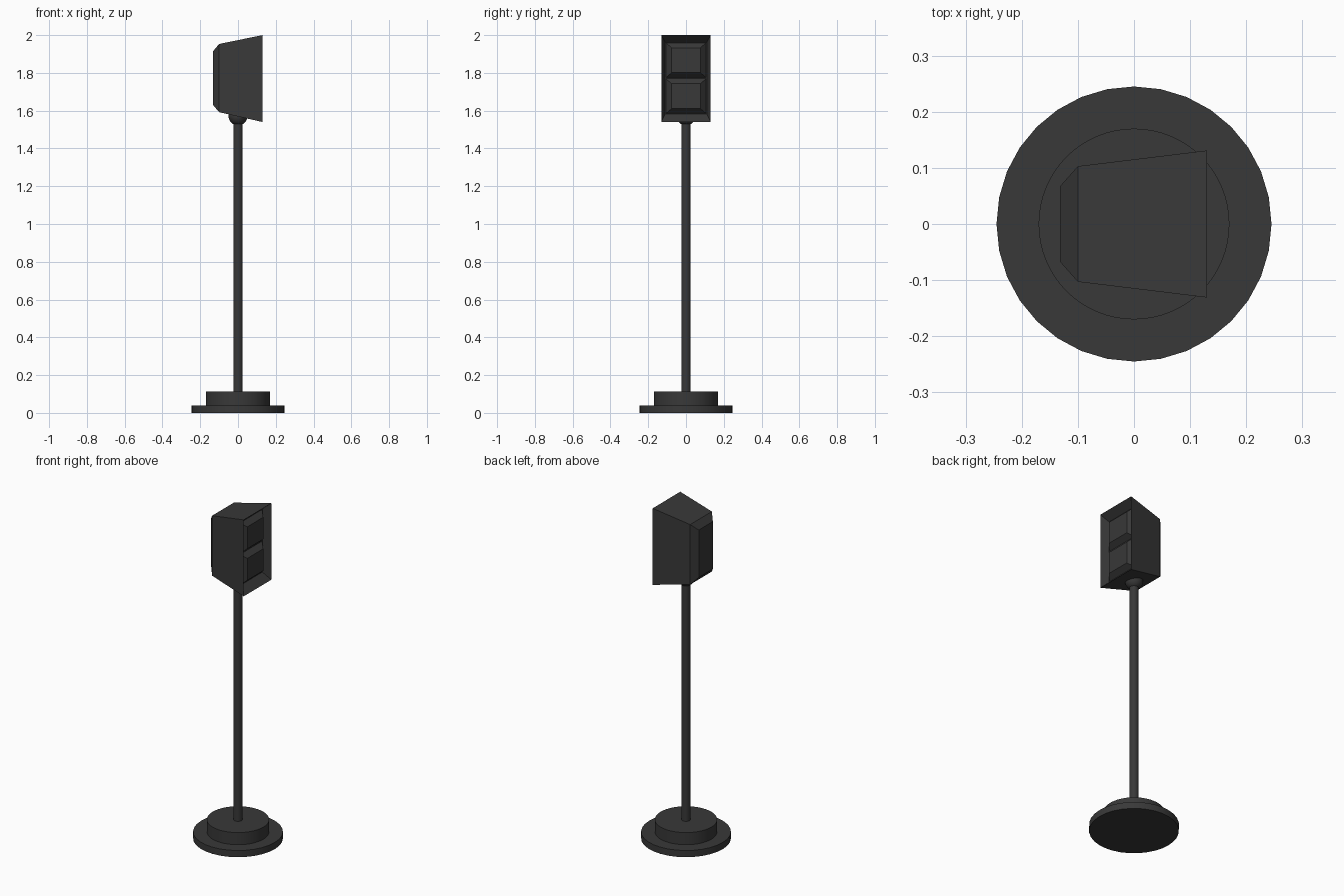
import bpy, bmesh

if "Cube" in bpy.data.objects:
    bpy.data.objects.remove(bpy.data.objects["Cube"])

mat = bpy.data.materials.new("dark_metal")
mat.diffuse_color = (0.04, 0.04, 0.04, 1)
mat.use_nodes = True
mat.node_tree.nodes["Principled BSDF"].inputs["Base Color"].default_value = mat.diffuse_color


def cylinder(name, radius, z0, z1, sides):
    bpy.ops.mesh.primitive_cylinder_add(vertices=sides, radius=radius, depth=z1 - z0,
                                        location=(0, 0, (z0 + z1) / 2), rotation=(0, 0, 0))
    ob = bpy.context.object
    ob.name = name
    ob.data.materials.append(mat)
    return ob


def loft(name, sections):
    """Skin rectangles (x, half width, z low, z high) along x and cap both ends."""
    bm = bmesh.new()
    rings = [[bm.verts.new((x, y, z)) for y, z in ((-w, lo), (w, lo), (w, hi), (-w, hi))]
             for x, w, lo, hi in sections]
    for a, b in zip(rings, rings[1:]):
        for i in range(4):
            j = (i + 1) % 4
            bm.faces.new((a[i], a[j], b[j], b[i]))
    bm.faces.new(rings[0][::-1])
    bm.faces.new(rings[-1])
    bmesh.ops.recalc_face_normals(bm, faces=bm.faces)
    me = bpy.data.meshes.new(name)
    bm.to_mesh(me)
    bm.free()
    me.materials.append(mat)
    ob = bpy.data.objects.new(name, me)
    bpy.context.collection.objects.link(ob)
    return ob


# Stepped round base and pole
parts = [cylinder("base_plate", 0.245, 0, 0.04, 32),
         cylinder("base_weight", 0.17, 0.04, 0.113, 64),
         cylinder("pole", 0.025, 0.113, 1.56, 32)]

# Ball joint under the head
bpy.ops.mesh.primitive_uv_sphere_add(segments=32, ring_count=16, radius=0.05, location=(0, 0, 1.572))
ball = bpy.context.object
ball.name = "ball_joint"
ball.data.materials.append(mat)
parts.append(ball)
for ob in parts:
    bpy.ops.object.select_all(action='DESELECT')
    ob.select_set(True)
    bpy.context.view_layer.objects.active = ob
    bpy.ops.object.shade_smooth_by_angle()

# Tapered housing with chamfered back and flared recess in front
loft("housing", [(-0.132, 0.067, 1.63, 1.915), (-0.10, 0.103, 1.592, 1.953),
                 (0.13, 0.131, 1.54, 2.0), (0.085, 0.11, 1.582, 1.962)])

# Two raised bevelled panels inside the recess
for name, lo, hi in (("lower_panel", 1.583, 1.771), ("upper_panel", 1.773, 1.961)):
    loft(name, [(0.083, 0.109, lo, hi), (0.115, 0.076, lo + 0.028, hi - 0.028)])
